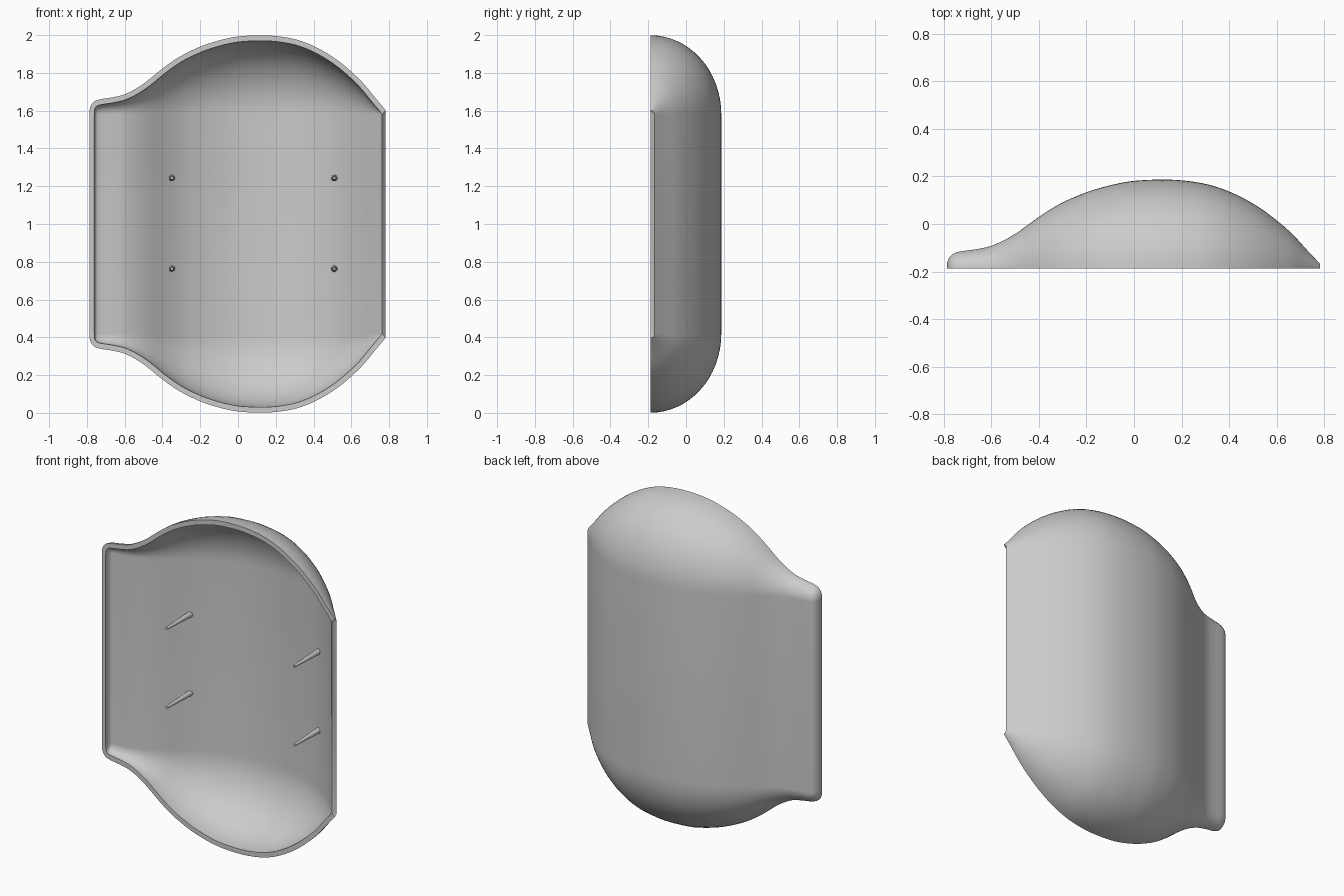
import bpy, bmesh, math
from mathutils import Vector

cube = bpy.data.objects.get("Cube")
if cube:
    bpy.data.objects.remove(cube, do_unlink=True)

FRONT = -0.187            # plane of the open front
LOW, HIGH = 0.42, 1.58    # ends of the straight middle
STRETCH = 1.12            # end domes are slightly taller than deep
WALL = 0.026
ARC_STEPS = 16

grey = bpy.data.materials.new("light grey")
grey.use_nodes = True
grey.diffuse_color = (0.6, 0.6, 0.6, 1)
grey.node_tree.nodes["Principled BSDF"].inputs["Base Color"].default_value = (0.6, 0.6, 0.6, 1)

# Outer cross-section: x and depth behind the open front
KEYS = [Vector(p) for p in (
    (-.787, 0), (-.784, .03), (-.767, .057), (-.733, .071), (-.67, .08),
    (-.607, .093), (-.544, .12), (-.481, .158), (-.397, .219), (-.313, .271),
    (-.229, .309), (-.145, .338), (-.019, .366), (.12, .374), (.233, .367),
    (.338, .346), (.443, .304), (.548, .242), (.653, .157), (.729, .076),
    (.782, .02))]


def smooth_curve(keys, steps=4):
    """Catmull-Rom curve through the keys."""
    k = [2 * keys[0] - keys[1]] + keys + [2 * keys[-1] - keys[-2]]
    out = []
    for a, b, c, d in zip(k, k[1:], k[2:], k[3:]):
        for i in range(steps):
            t = i / steps
            out.append(0.5 * (2 * b + (c - a) * t + (2 * a - 5 * b + 4 * c - d) * t * t
                              + (3 * b - a - 3 * c + d) * t ** 3))
    return out + [keys[-1]]


def inset(points, dist):
    """Offset the curve toward the hollow side."""
    out = []
    last = len(points) - 1
    for i, p in enumerate(points):
        t = (points[min(i + 1, last)] - points[max(i - 1, 0)]).normalized()
        out.append(p + Vector((t.y, -t.x)) * dist)
    out[0].y = out[-1].y = 0
    return out


def finish(bm, name):
    bmesh.ops.remove_doubles(bm, verts=bm.verts, dist=1e-5)
    bmesh.ops.recalc_face_normals(bm, faces=bm.faces)
    mesh = bpy.data.meshes.new(name)
    bm.to_mesh(mesh)
    bm.free()
    mesh.materials.append(grey)
    obj = bpy.data.objects.new(name, mesh)
    bpy.context.collection.objects.link(obj)
    bpy.ops.object.select_all(action='DESELECT')
    obj.select_set(True)
    bpy.context.view_layer.objects.active = obj
    bpy.ops.object.shade_smooth_by_angle(angle=math.radians(35))
    return obj


outer = smooth_curve(KEYS)
inner = inset(outer, WALL)

# Sweep stations: bottom dome, straight middle, top dome
quarter = [math.pi / 2 * i / ARC_STEPS for i in range(ARC_STEPS + 1)]
stations = [(-a, LOW) for a in reversed(quarter)] + [(a, HIGH) for a in quarter]

# Hollow shell
bm = bmesh.new()


def place(p, station):
    a, z = station
    return bm.verts.new((p.x, FRONT + p.y * math.cos(a), z + STRETCH * p.y * math.sin(a)))


def bridge(row_a, row_b):
    for a, b, c, d in zip(row_a, row_a[1:], row_b[1:], row_b):
        bm.faces.new((a, b, c, d))


skin = [[place(p, s) for p in outer] for s in stations]
lining = [[place(p, s) for p in inner] for s in stations]
for layer in (skin, lining):
    for row_a, row_b in zip(layer, layer[1:]):
        bridge(row_a, row_b)
for end in (0, -1):
    bridge(skin[end], lining[end])                                    # curved rims
    bridge([r[end] for r in skin], [r[end] for r in lining])          # side rims
bmesh.ops.remove_doubles(bm, verts=bm.verts, dist=1e-5)
bmesh.ops.dissolve_degenerate(bm, edges=bm.edges, dist=1e-5)
finish(bm, "shell")

# Tapered pegs from the inside wall to the front plane
for side, x in (("right", -0.35), ("left", 0.51)):
    wall = FRONT + min(inner, key=lambda p: abs(p.x - x)).y + 0.008
    for level, z in (("lower", 0.763), ("upper", 1.243)):
        bm = bmesh.new()
        bmesh.ops.create_cone(bm, cap_ends=True, segments=16, radius1=0.008,
                              radius2=0.017, depth=wall - FRONT)
        for v in bm.verts:
            v.co = (x + v.co.x, (wall + FRONT) / 2 + v.co.z, z + v.co.y)
        finish(bm, f"{level}_{side}_peg")
